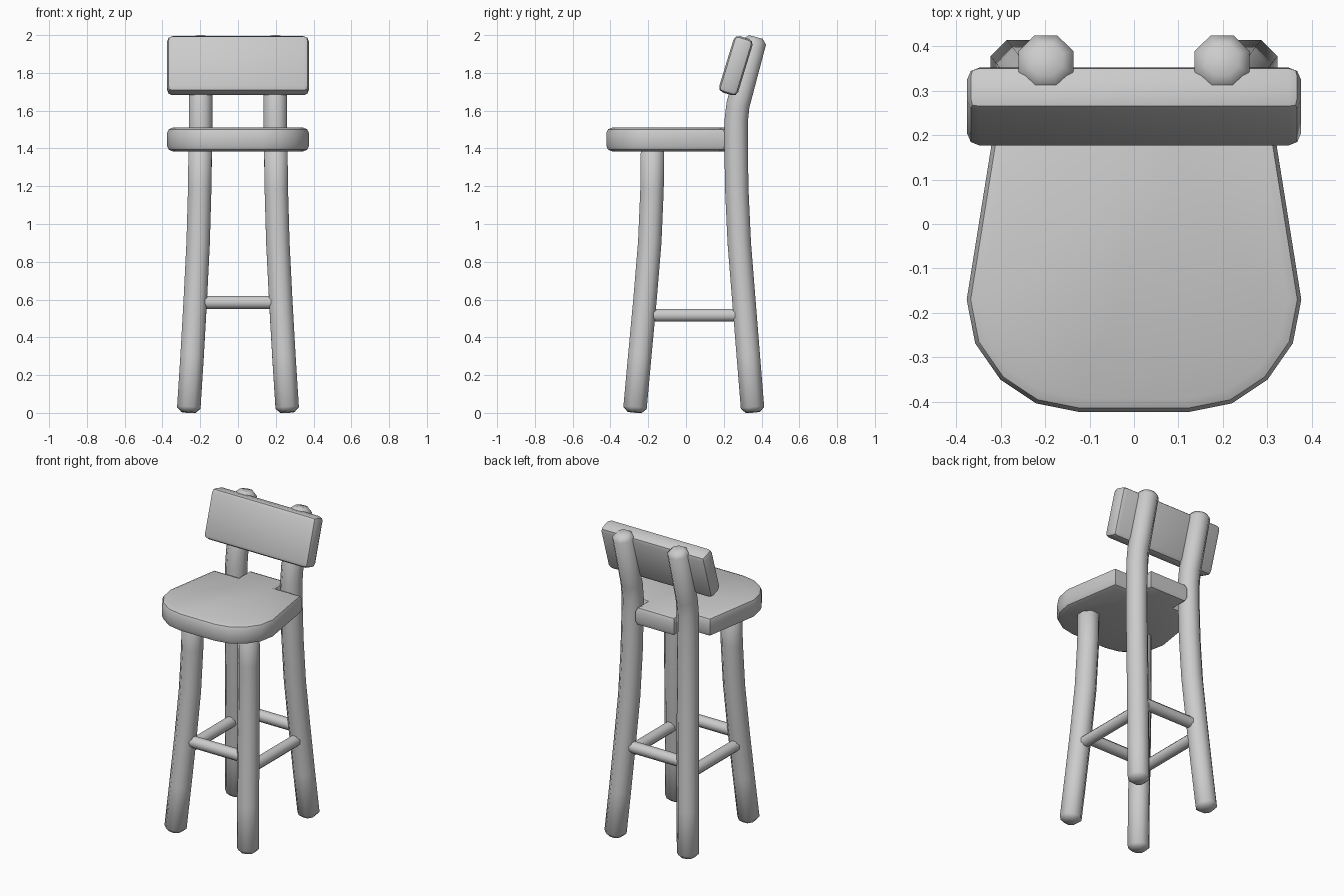
import bpy, bmesh, math
from mathutils import Vector, Matrix

if "Cube" in bpy.data.objects:
    bpy.data.objects.remove(bpy.data.objects["Cube"])


def finish(name, bm, angle=50):
    bmesh.ops.recalc_face_normals(bm, faces=bm.faces)
    me = bpy.data.meshes.new(name)
    bm.to_mesh(me)
    bm.free()
    me.shade_smooth()
    me.set_sharp_from_angle(angle=math.radians(angle))
    ob = bpy.data.objects.new(name, me)
    bpy.context.collection.objects.link(ob)
    return ob


def tube(name, path, apothem, cap=0.0):
    """Eight-sided rod along a path, with optional chamfered ends."""
    pts = [Vector(p) for p in path]
    radii = [apothem] * len(pts)
    if cap:
        a = pts[0] + (pts[1] - pts[0]).normalized() * cap
        b = pts[-1] + (pts[-2] - pts[-1]).normalized() * cap
        pts = [pts[0], a] + pts[1:-1] + [b, pts[-1]]
        radii = [apothem - cap] + [apothem] * (len(pts) - 2) + [apothem - cap]
    bm = bmesh.new()
    rings = []
    for i, p in enumerate(pts):
        t = (pts[min(i + 1, len(pts) - 1)] - pts[max(i - 1, 0)]).normalized()
        ref = Vector((1, 0, 0)) if abs(t.x) < 0.7 else Vector((0, 1, 0))
        u = (ref - t * t.dot(ref)).normalized()
        v = t.cross(u)
        r = radii[i] / math.cos(math.pi / 8)
        rings.append([bm.verts.new(p + (u * math.cos(k) + v * math.sin(k)) * r)
                      for k in [(j + 0.5) * math.pi / 4 for j in range(8)]])
    for a, b in zip(rings, rings[1:]):
        for j in range(8):
            k = (j + 1) % 8
            bm.faces.new((a[j], a[k], b[k], b[j]))
    bm.faces.new(rings[0])
    bm.faces.new(rings[-1])
    return finish(name, bm)


# Legs: curved outwards at the foot; back legs carry on up behind the backrest
front_path = [(0.262, -0.272, 0.003), (0.243, -0.245, 0.3), (0.226, -0.217, 0.6),
              (0.211, -0.192, 0.9), (0.203, -0.18, 1.18), (0.2, -0.177, 1.42)]
back_path = [(0.262, 0.354, 0.003), (0.243, 0.33, 0.3), (0.226, 0.306, 0.6),
             (0.211, 0.282, 0.9), (0.203, 0.269, 1.18), (0.199, 0.265, 1.42),
             (0.198, 0.265, 1.54), (0.198, 0.275, 1.63), (0.198, 0.37, 1.99)]
for side, s in (("left", -1), ("right", 1)):
    for kind, path in (("front", front_path), ("back", back_path)):
        tube(f"{kind}_leg_{side}", [(s * x, y, z) for x, y, z in path], 0.062, 0.025)
    # Side stretcher
    tube(f"side_stretcher_{side}", [(s * 0.231, -0.2, 0.517), (s * 0.231, 0.285, 0.517)], 0.034)

# Front and back stretchers
for kind, y in (("front", -0.219), ("back", 0.307)):
    tube(f"{kind}_stretcher", [(-0.2, y, 0.585), (0.2, y, 0.585)], 0.034)

# Seat: rounded front, notched back corners for the back legs
half = [(0.125, -0.422), (0.22, -0.403), (0.30, -0.35), (0.357, -0.268), (0.376, -0.17),
        (0.316, 0.205), (0.138, 0.205), (0.138, 0.32)]
outline = half + [(-x, y) for x, y in reversed(half)]
bm = bmesh.new()
base = bm.faces.new([bm.verts.new((x, y, 1.385)) for x, y in outline])
ext = bmesh.ops.extrude_face_region(bm, geom=[base], use_keep_orig=True)
bmesh.ops.translate(bm, vec=(0, 0, 0.125),
                    verts=[g for g in ext["geom"] if isinstance(g, bmesh.types.BMVert)])
rim = [e for e in bm.edges if abs(e.verts[0].co.z - e.verts[1].co.z) < 1e-4]
bmesh.ops.bevel(bm, geom=rim, offset=0.03, segments=2, profile=0.5, affect='EDGES')
finish("seat", bm, 40)

# Backrest: bevelled board leaning back
bm = bmesh.new()
bmesh.ops.create_cube(bm, size=1)
bmesh.ops.scale(bm, vec=(0.75, 0.105, 0.312), verts=bm.verts)
bmesh.ops.bevel(bm, geom=bm.edges[:], offset=0.028, segments=2, profile=0.5, affect='EDGES')
bmesh.ops.rotate(bm, matrix=Matrix.Rotation(math.radians(-17), 3, 'X'), verts=bm.verts)
bmesh.ops.translate(bm, vec=(0, 0.264, 1.838), verts=bm.verts)
finish("backrest", bm, 40)
